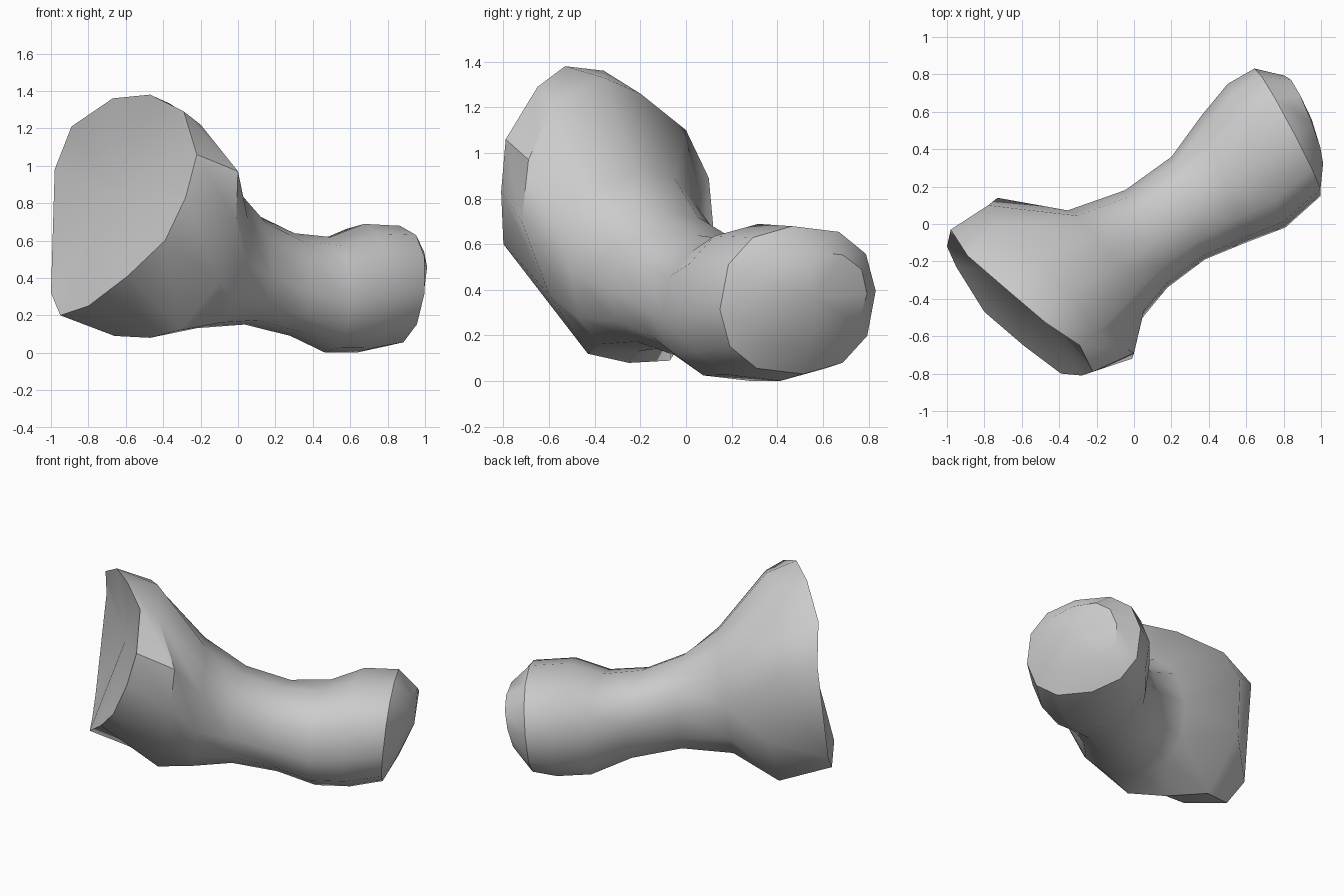
import bpy, bmesh, math
from mathutils import Vector

old = bpy.data.objects.get("Cube")
if old:
    bpy.data.objects.remove(old, do_unlink=True)

SIDES = 12
AXIS = Vector((.8, .6, 0))  # shaft direction, hollow end to knob

# Irregular lip of the flared end, clockwise from its left edge
lip = [(-.98, -.03, .98), (-.89, -.17, 1.21), (-.67, -.36, 1.36), (-.47, -.53, 1.38),
       (-.29, -.65, 1.29), (-.22, -.79, 1.06), (-.28, -.81, .83), (-.39, -.8, .6),
       (-.59, -.65, .41), (-.8, -.47, .25), (-.95, -.23, .2), (-1, -.12, .32)]
# Widest ring of the flare, just behind the lip
shoulder = [(-.78, .1, .89), (-.73, 0, 1.1), (-.52, -.2, 1.26), (-.36, -.36, 1.33),
            (-.2, -.58, 1.22), (0, -.69, .97), (-.01, -.72, .7), (-.1, -.6, .38),
            (-.31, -.43, .12), (-.47, -.25, .08), (-.66, -.07, .09), (-.73, .14, .45)]
# Shaft and knob sections: back edge xy, front edge xy, bottom z, top z, forward lean of the top
sections = [
    ((-.36, .07), (.05, -.5), .13, .92, .05),
    ((-.05, .18), (.18, -.34), .15, .74, .02),
    ((.2, .36), (.38, -.19), .09, .64, 0),
    ((.36, .58), (.6, -.1), 0, .62, 0),
    ((.5, .75), (.81, -.02), 0, .69, 0),
    ((.64, .83), (1, .15), .03, .68, .03),
    ((.8, .79), (1, .29), .14, .57, .05),
]


def oval(back, front, low, high, lean):
    """Slightly squared oval spanning two plan points and two heights."""
    back, front = Vector((*back, 0)), Vector((*front, 0))
    centre, half = (back + front) / 2, (front - back) / 2
    ring = []
    for i in range(SIDES):
        a = math.radians(175) - math.tau * i / SIDES
        c, s = (math.copysign(abs(f) ** .85, f) for f in (math.cos(a), math.sin(a)))
        p = centre + half * c + AXIS * lean * s
        p.z = (low + high) / 2 + (high - low) / 2 * s
        ring.append(p)
    return ring


# Rings run from the hollow face to the knob
dent = Vector((-.67, -.26, .84))
lip = [Vector(p) for p in lip]
inner_lip = [p.lerp(dent, .06) for p in lip]
rings = [inner_lip, lip, [Vector(p) for p in shoulder]] + [oval(*s) for s in sections]

bm = bmesh.new()
loops = [[bm.verts.new(p) for p in ring] for ring in rings]
for a, b in zip(loops, loops[1:]):
    for i in range(SIDES):
        j = (i + 1) % SIDES
        bm.faces.new((a[i], a[j], b[j], b[i]))

# Close both ends with fans
for loop, tip in ((loops[0], dent), (loops[-1], Vector((.95, .56, .37)))):
    centre = bm.verts.new(tip)
    for i in range(SIDES):
        bm.faces.new((loop[i], loop[(i + 1) % SIDES], centre))
bmesh.ops.recalc_face_normals(bm, faces=bm.faces)

mesh = bpy.data.meshes.new("bone")
bm.to_mesh(mesh)
bm.free()
bone = bpy.data.objects.new("bone", mesh)
bpy.context.collection.objects.link(bone)

# Single plain grey
grey = bpy.data.materials.new("light grey")
grey.use_nodes = True
colour = (.6, .6, .6, 1)
grey.diffuse_color = colour
grey.node_tree.nodes["Principled BSDF"].inputs["Base Color"].default_value = colour
mesh.materials.append(grey)

bpy.ops.object.select_all(action='DESELECT')
bone.select_set(True)
bpy.context.view_layer.objects.active = bone
bpy.ops.object.shade_smooth_by_angle(angle=math.radians(40))
